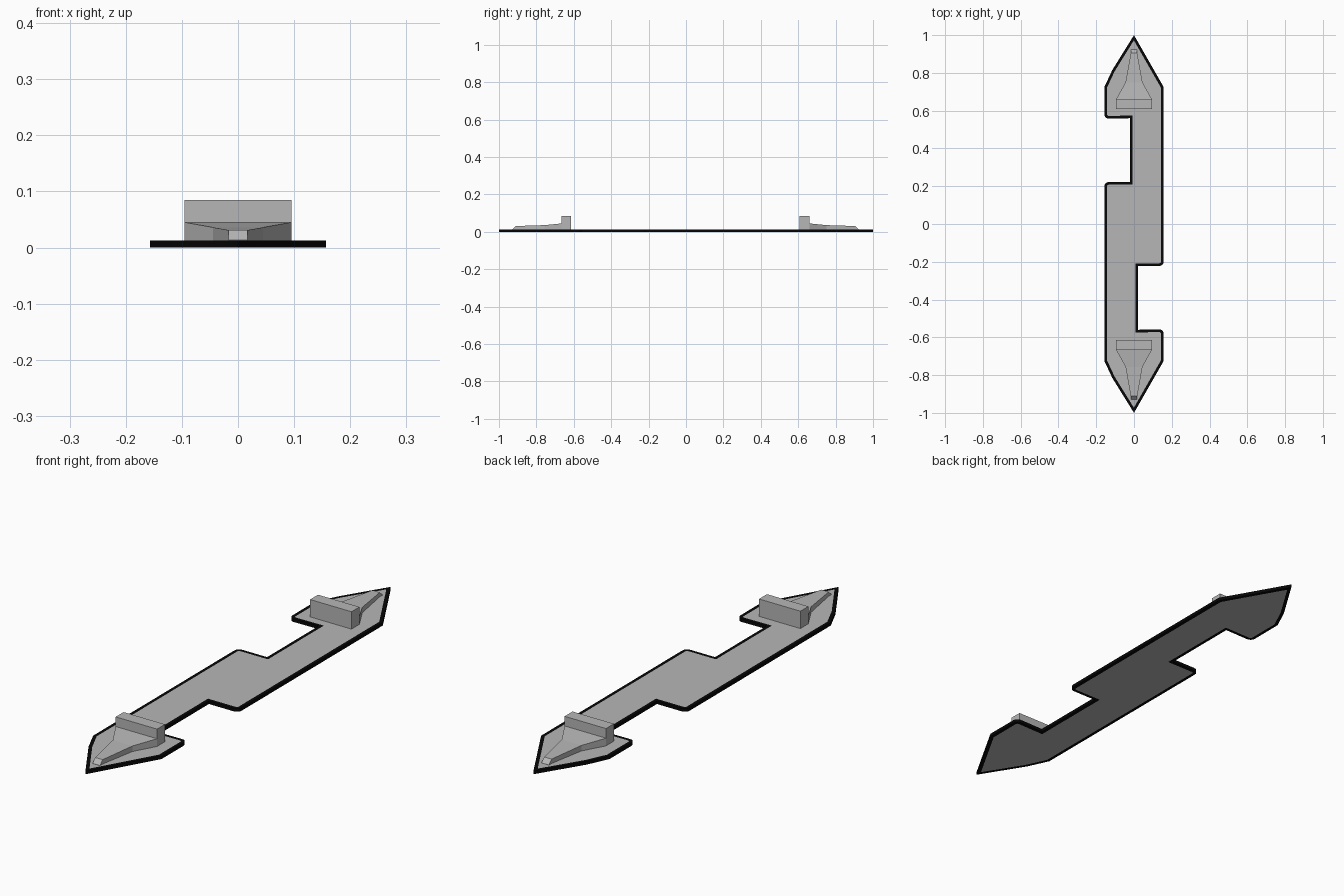
import bpy, bmesh, math

if "Cube" in bpy.data.objects:
    bpy.data.objects.remove(bpy.data.objects["Cube"])

def material(name, v):
    m = bpy.data.materials.new(name)
    m.diffuse_color = (v, v, v, 1)
    m.use_nodes = True
    m.node_tree.nodes["Principled BSDF"].inputs["Base Color"].default_value = m.diffuse_color
    return m

grey = material("light_grey", 0.47)
black = material("black", 0.002)
T = 0.013  # plate thickness

def finish(name, bm, mats):
    bmesh.ops.recalc_face_normals(bm, faces=bm.faces[:])
    me = bpy.data.meshes.new(name)
    bm.to_mesh(me)
    bm.free()
    for m in mats:
        me.materials.append(m)
    ob = bpy.data.objects.new(name, me)
    bpy.context.collection.objects.link(ob)
    return ob

def rounded(cx, cy, r, a0, a1, n=4):
    return [(cx + r * math.cos(math.radians(a0 + (a1 - a0) * i / n)),
             cy + r * math.sin(math.radians(a0 + (a1 - a0) * i / n))) for i in range(n + 1)]

# Plate outline: one half clockwise, the other is the same turned half way round
R = 0.022
half = [(0, 1), (0.157, 0.725)]
half += rounded(0.157 - R, -0.222 + R, R, 0, -90)
half += [(0.022, -0.222), (0.022, -0.56)]
half += rounded(0.157 - R, -0.558 - R, R, 90, 0)
half += [(0.157, -0.725)]
outline = half + [(0, -1), (-0.115, -0.815)] + [(-x, -y) for x, y in half[1:]] + [(-0.115, 0.815)]

# Needle plate with black rim and grey inset faces
bm = bmesh.new()
top = bm.faces.new([bm.verts.new((x, y, T)) for x, y in reversed(outline)])
ext = bmesh.ops.extrude_face_region(bm, geom=[top], use_keep_orig=True)
bmesh.ops.translate(bm, vec=(0, 0, -T), verts=[g for g in ext["geom"] if isinstance(g, bmesh.types.BMVert)])
bmesh.ops.recalc_face_normals(bm, faces=bm.faces[:])
caps = [f for f in bm.faces if abs(f.normal.z) > 0.9]
for f in bm.faces:
    f.material_index = 1
bmesh.ops.inset_individual(bm, faces=caps, thickness=0.014, use_even_offset=True)
for f in caps:
    f.material_index = 0
finish("needle_plate", bm, [grey, black])

# Tapered sight at each end: cross-sections (y, half width, height) lofted together
def loft(name, sections, s, shift):
    bm = bmesh.new()
    rings = []
    for y, w, z in sections:
        yy = s * (y + shift)
        rings.append([bm.verts.new(p) for p in
                      ((-w, yy, T - 0.002), (w, yy, T - 0.002), (w, yy, z), (-w, yy, z))])
    for a, b in zip(rings, rings[1:]):
        for i in range(4):
            j = (i + 1) % 4
            bm.faces.new((a[i], a[j], b[j], b[i]))
    bm.faces.new(rings[0])
    bm.faces.new(rings[-1])
    finish(name, bm, [grey])

for s, label, shift in ((1, "back", 0), (-1, "front", 0.006)):
    loft(label + "_sight_block", [(0.608, 0.095, 0.085), (0.66, 0.095, 0.085)], s, shift)
    loft(label + "_sight_taper", [(0.66, 0.095, 0.045), (0.75, 0.045, 0.036),
                                  (0.905, 0.017, 0.031), (0.923, 0.017, 0.0135)], s, shift)
